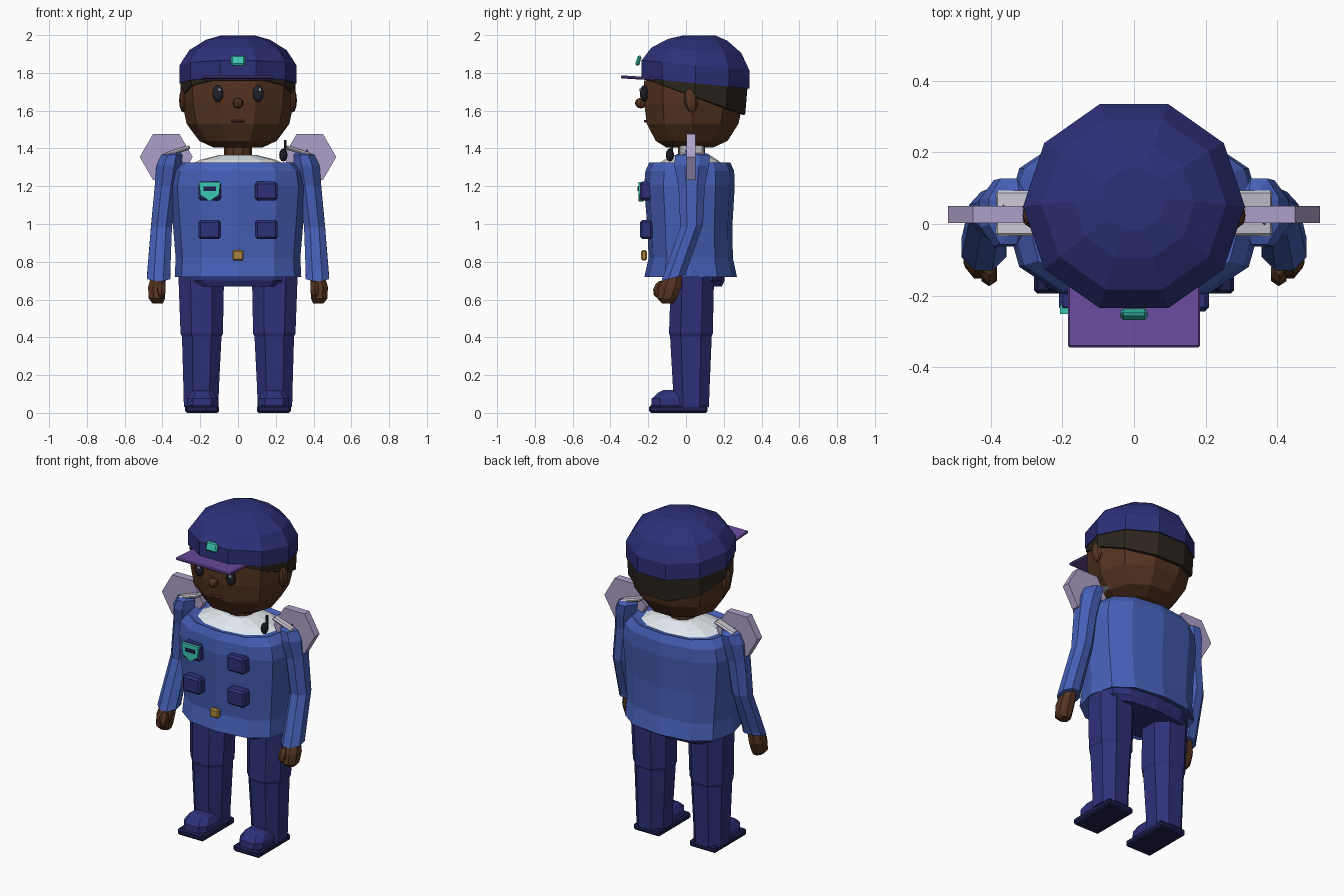
import bpy, bmesh
from math import cos, sin, pi
from mathutils import Matrix, Euler


def mat(name, r, g, b):
    m = bpy.data.materials.new(name)
    m.diffuse_color = (r, g, b, 1)
    return m


BLUE = mat("jacket_blue", .06, .115, .47)
NAVY = mat("navy", .026, .03, .19)
DARK = mat("sole_navy", .012, .013, .07)
SKIN = mat("skin", .09, .034, .015)
HAIR = mat("hair", .025, .018, .013)
TEAL = mat("teal", .045, .58, .46)
PURPLE = mat("purple", .14, .07, .34)
LILAC = mat("lilac", .42, .35, .58)
WHITE = mat("white", .75, .8, .85)
SILVER = mat("silver", .6, .58, .65)
GOLD = mat("gold", .42, .25, .05)
BLACK = mat("black", .015, .015, .025)
LIP = mat("lip", .2, .04, .04)


def finish(name, bm, m):
    bmesh.ops.recalc_face_normals(bm, faces=bm.faces)
    me = bpy.data.meshes.new(name)
    bm.to_mesh(me)
    bm.free()
    me.materials.append(m)
    ob = bpy.data.objects.new(name, me)
    bpy.context.collection.objects.link(ob)
    return ob


def loft(name, m, rings, n=10, power=1.0, phase=0.0, tilt=None):
    """Skin rings (cx, cy, z, rx, ry); tilt gives each ring a z slope along y."""
    bm = bmesh.new()
    loops = []
    for i, (cx, cy, z, rx, ry) in enumerate(rings):
        loop = []
        for k in range(n):
            a = 2 * pi * (k + phase) / n
            c, s = round(cos(a), 6), round(sin(a), 6)
            x = rx * abs(c) ** power * (1 if c >= 0 else -1)
            y = ry * abs(s) ** power * (1 if s >= 0 else -1)
            loop.append(bm.verts.new((cx + x, cy + y, z + (tilt[i] * y if tilt else 0))))
        loops.append(loop)
    for a, b in zip(loops, loops[1:]):
        for k in range(n):
            bm.faces.new((a[k], a[(k + 1) % n], b[(k + 1) % n], b[k]))
    bm.faces.new(loops[0])
    bm.faces.new(loops[-1])
    return finish(name, bm, m)


def box(name, m, loc, size, rot=(0, 0, 0), bevel=.008):
    bm = bmesh.new()
    bmesh.ops.create_cube(bm, size=1, matrix=Matrix.Diagonal((*size, 1)))
    if bevel:
        bmesh.ops.bevel(bm, geom=bm.edges[:], offset=bevel, segments=1, affect='EDGES')
    bm.transform(Matrix.Translation(loc) @ Euler(rot).to_matrix().to_4x4())
    return finish(name, bm, m)


def ball(name, m, loc, size, u=8, v=6, rot=(0, 0, 0)):
    bm = bmesh.new()
    bmesh.ops.create_uvsphere(bm, u_segments=u, v_segments=v, radius=1)
    bm.transform(Matrix.Translation(loc) @ Euler(rot).to_matrix().to_4x4()
                 @ Matrix.Diagonal((*size, 1)))
    return finish(name, bm, m)


def plate(name, m, pts, y0, y1):
    """Extrude an outline of (x, z) points between two y values."""
    bm = bmesh.new()
    a = [bm.verts.new((x, y0, z)) for x, z in pts]
    b = [bm.verts.new((x, y1, z)) for x, z in pts]
    bm.faces.new(a)
    bm.faces.new(b)
    for i in range(len(pts)):
        j = (i + 1) % len(pts)
        bm.faces.new((a[i], a[j], b[j], b[i]))
    return finish(name, bm, m)


# head, hair and neck
loft("head", SKIN, [(0, .02, 1.405, .13, .13), (0, .03, 1.44, .205, .2),
                    (0, .035, 1.53, .272, .255), (0, .04, 1.64, .295, .275),
                    (0, .045, 1.76, .298, .28)])
loft("hair", HAIR, [(0, .045, 1.67, .292, .268), (0, .045, 1.675, .304, .282),
                    (0, .05, 1.775, .306, .292)], tilt=[-.36, -.36, -.1])
loft("neck", SKIN, [(0, .03, 1.3, .075, .075), (0, .03, 1.43, .075, .075)])

# cap
loft("cap", NAVY, [(0, .05, 1.745, .295, .285), (0, .05, 1.745, .31, .3),
                   (0, .05, 1.84, .31, .3), (0, .055, 1.92, .258, .25),
                   (0, .062, 1.975, .17, .165), (0, .07, 1.998, .09, .09)],
     tilt=[-.1, -.1, -.09, -.06, -.03, 0])
box("cap_visor", PURPLE, (0, -.245, 1.773), (.37, .2, .016), (-.06, 0, 0), .005)
box("cap_emblem", TEAL, (0, -.252, 1.865), (.075, .022, .055), (-.3, 0, 0))

# face
ball("nose", SKIN, (0, -.24, 1.64), (.028, .03, .028))
box("mouth", LIP, (0, -.213, 1.545), (.07, .02, .013), bevel=.004)
for s in (-1, 1):
    ball("eye", BLACK, (s * .107, -.222, 1.69), (.03, .022, .045), 10, 8)
    ball("eye_glint", WHITE, (s * .107 + .01, -.243, 1.71), (.008, .005, .01), 6, 4)
    ball("ear", SKIN, (s * .29, .025, 1.655), (.022, .036, .065), 8, 6, (.15, 0, 0))

# jacket body and shirt
loft("jacket", BLUE, [(0, .025, .75, .28, .18), (0, .025, .72, .335, .245),
                      (0, .025, .82, .33, .223), (0, .02, 1.0, .345, .226),
                      (0, .018, 1.2, .36, .24), (0, .02, 1.28, .345, .235),
                      (0, .02, 1.325, .3, .215), (0, .02, 1.315, .27, .19)],
     n=12, power=.8)
loft("shirt", WHITE, [(0, .02, 1.3, .28, .195), (0, .025, 1.34, .2, .14),
                      (0, .03, 1.365, .1, .095)], n=12, power=.85)

# pockets, badge and buckle
for x in (-.15, .15):
    for z in (.97, 1.175):
        box("pocket", NAVY, (x, -.21, z), (.12, .068, .1), bevel=.012)
plate("badge", TEAL, [(-.207, 1.222), (-.093, 1.222), (-.1, 1.155),
                      (-.15, 1.12), (-.2, 1.155)], -.252, -.225)
box("badge_bar", DARK, (-.15, -.252, 1.187), (.065, .008, .022), bevel=0)
box("buckle", GOLD, (0, -.222, .835), (.06, .03, .055))

# shoulder microphone
ball("microphone", BLACK, (.24, -.085, 1.365), (.022, .022, .035))
box("microphone_stick", BLACK, (.25, -.075, 1.4), (.014, .014, .09), bevel=.003)

# trousers
loft("hips", NAVY, [(0, .04, .67, .27, .15), (0, .04, .7, .3, .165),
                    (0, .04, .78, .3, .165)], n=12, power=.7)

for s in (-1, 1):
    # arm and hand
    loft("arm", BLUE, [(s * .42, -.065, .715, .068, .07), (s * .42, -.06, .735, .066, .068),
                       (s * .405, .03, .99, .06, .065), (s * .38, .03, 1.2, .066, .075),
                       (s * .365, .03, 1.31, .072, .1), (s * .35, .035, 1.365, .06, .1),
                       (s * .335, .035, 1.38, .035, .06)], n=8, phase=.5,
         tilt=[.25, .25, .15, 0, 0, 0, 0])
    loft("hand", SKIN, [(s * .425, -.095, .58, .03, .035), (s * .43, -.1, .605, .046, .056),
                        (s * .43, -.085, .665, .05, .065), (s * .42, -.065, .73, .042, .048)],
         n=8, phase=.5)
    ball("thumb", SKIN, (s * .405, -.14, .655), (.026, .032, .048), 6, 5, (-.4, 0, 0))

    # epaulette with diamond and hexagonal side plate
    box("epaulette", SILVER, (s * .32, .03, 1.386), (.14, .128, .022), (0, s * .32, 0))
    box("epaulette_diamond", BLUE, (s * .365, .025, 1.38), (.04, .04, .012),
        (0, s * .32, pi / 4), 0)
    plate("shoulder_plate", LILAC,
          [(s * .38 + .14 * cos(k * pi / 3), 1.355 + .14 * sin(k * pi / 3)) for k in range(6)],
          .003, .05)

    # leg
    loft("leg", NAVY, [(s * .195, .028, .03, .098, .1), (s * .195, .028, .12, .1, .103),
                       (s * .192, .026, .405, .112, .118), (s * .192, .026, .42, .12, .124),
                       (s * .195, .035, .75, .13, .122)], n=8, power=.85, phase=.5)
    # shoe
    loft("shoe", NAVY, [(s * .19, -.075, .035, .085, .115), (s * .19, -.075, .075, .085, .112),
                        (s * .19, -.06, .108, .066, .09), (s * .19, -.05, .122, .045, .07)],
         n=8, power=.6, phase=.5)
    box("sole", DARK, (s * .19, -.04, .02), (.18, .31, .04), bevel=.01)
